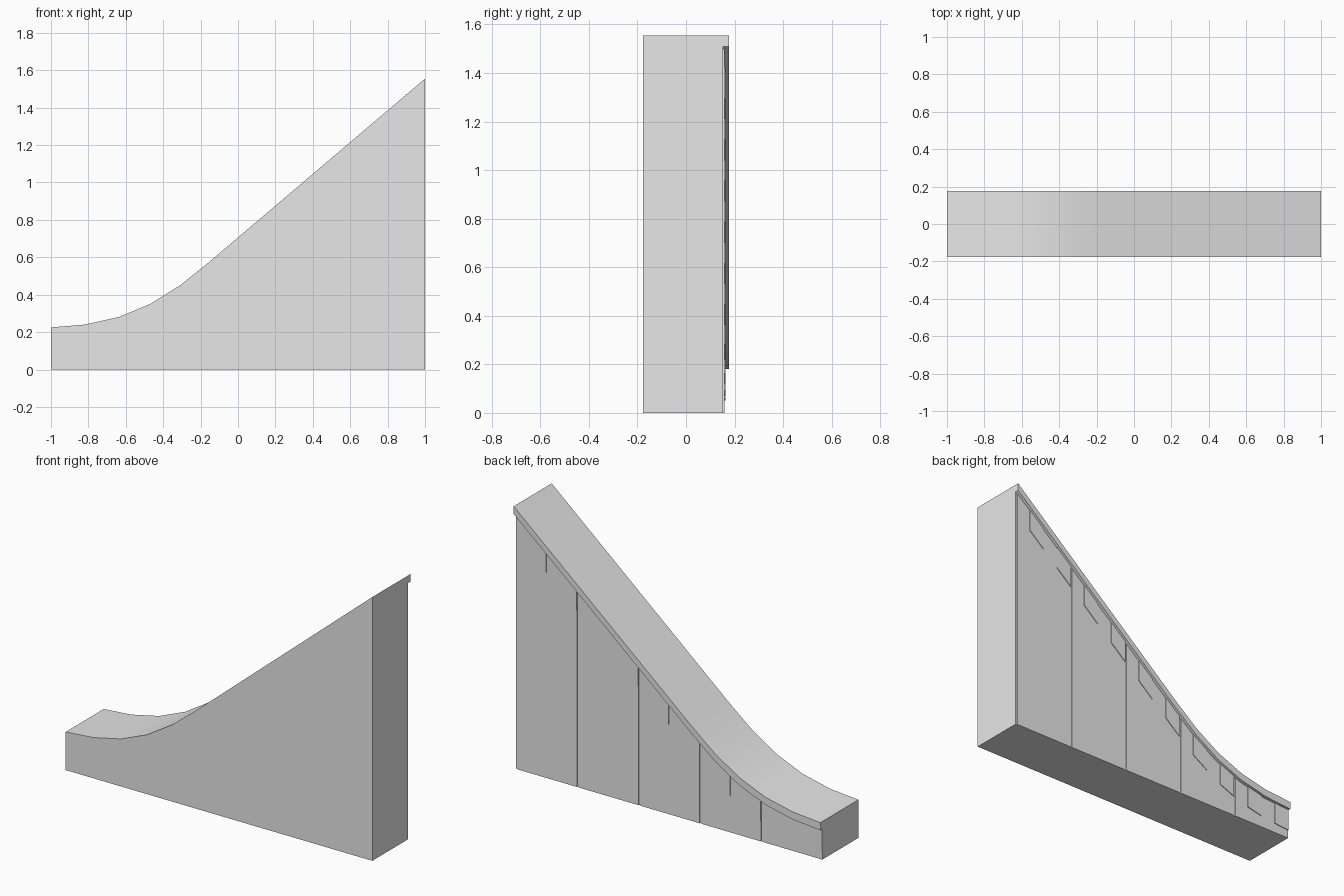
import bpy, bmesh, math

if "Cube" in bpy.data.objects:
    bpy.data.objects.remove(bpy.data.objects["Cube"])

# Slope line of the ramp: flat run-out, curve, then a straight climb (x, z)
SLOPE = [(-1, .225), (-.82, .24), (-.64, .28), (-.47, .35), (-.31, .45), (-.16, .57), (1, 1.555)]
FRONT, CORE, WALL, BLOCK, LEDGE = -.177, .153, .158, .162, .177
DROP = .045          # ledge height
BLOCK_DROP = .175    # bottom of the trim blocks below the slope line

grey = bpy.data.materials.new("light_grey")
grey.diffuse_color = (.8, .8, .8, 1)
grey.use_nodes = True
grey.node_tree.nodes["Principled BSDF"].inputs["Base Color"].default_value = grey.diffuse_color


def height(x):
    for (x0, z0), (x1, z1) in zip(SLOPE, SLOPE[1:]):
        if x <= x1:
            return z0 + (z1 - z0) * (x - x0) / (x1 - x0)
    return SLOPE[-1][1]


def loft(name, x0, x1, section):
    """Sweep the (y, z) section, which depends on slope height, from x0 to x1."""
    xs = [x0] + [x for x, _ in SLOPE if x0 + 1e-4 < x < x1 - 1e-4] + [x1]
    bm = bmesh.new()
    rings = [[bm.verts.new((x, y, z)) for y, z in section(height(x))] for x in xs]
    n = len(rings[0])
    for a, b in zip(rings, rings[1:]):
        for i in range(n):
            j = (i + 1) % n
            bm.faces.new((a[i], a[j], b[j], b[i]))
    bm.faces.new(rings[0])
    bm.faces.new(rings[-1])
    bmesh.ops.recalc_face_normals(bm, faces=bm.faces)
    mesh = bpy.data.meshes.new(name)
    bm.to_mesh(mesh)
    bm.free()
    mesh.materials.append(grey)
    obj = bpy.data.objects.new(name, mesh)
    bpy.context.collection.objects.link(obj)
    bpy.ops.object.select_all(action='DESELECT')
    obj.select_set(True)
    bpy.context.view_layer.objects.active = obj
    bpy.ops.object.shade_smooth_by_angle(angle=math.radians(30))
    return obj


# Solid ramp with the overhanging ledge along its back edge
loft("ramp_body", -1, 1, lambda t: [
    (FRONT, 0), (CORE, 0), (CORE, t - DROP), (LEDGE, t - DROP), (LEDGE, t), (FRONT, t)])

# Back wall panels, leaving narrow vertical grooves between them
for i in range(5):
    x = -1 + .4 * i
    loft(f"wall_panel_{i + 1}", x, x + .387, lambda t: [
        (CORE, 0), (WALL, 0), (WALL, t - DROP), (CORE, t - DROP)])

# Raised trim blocks under the ledge
for i in range(10):
    x = -1 + .2 * i
    loft(f"trim_block_{i + 1}", x, x + .1, lambda t: [
        (CORE, t - BLOCK_DROP), (BLOCK, t - BLOCK_DROP), (BLOCK, t - DROP), (CORE, t - DROP)])
